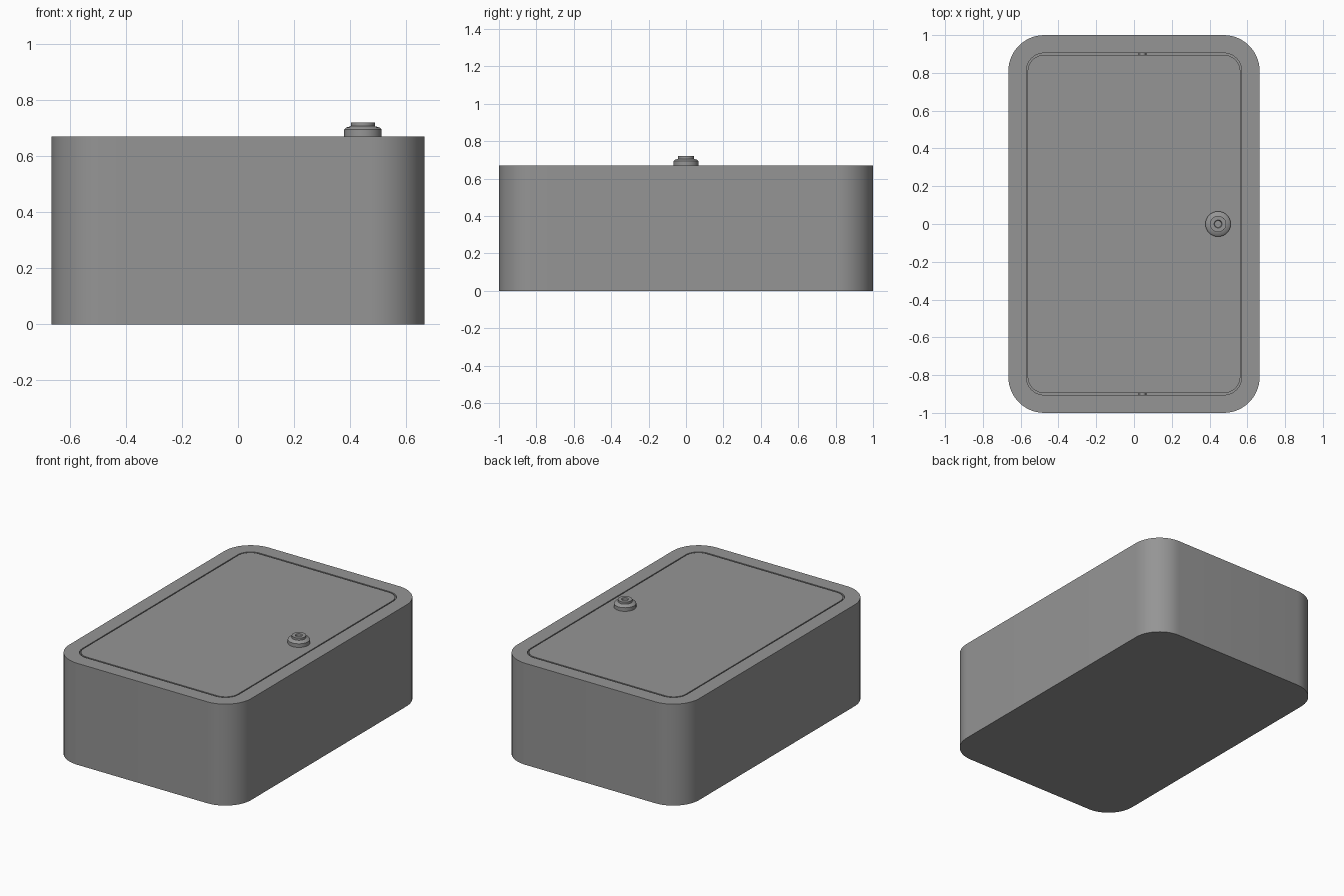
import bpy, bmesh, math
from mathutils import Matrix

if "Cube" in bpy.data.objects:
    bpy.data.objects.remove(bpy.data.objects["Cube"], do_unlink=True)

# Single grey finish
grey = bpy.data.materials.new("plain_grey")
colour = (0.3, 0.3, 0.3, 1)
grey.diffuse_color = colour
grey.use_nodes = True
grey.node_tree.nodes["Principled BSDF"].inputs["Base Color"].default_value = colour

SEGMENTS = 14
HEIGHT = 0.67


def rounded_ring(hx, hy, radius, z):
    """Points of a rounded rectangle, counter-clockwise."""
    points = []
    for corner, (sx, sy) in enumerate([(1, 1), (-1, 1), (-1, -1), (1, -1)]):
        for i in range(SEGMENTS + 1):
            a = (corner + i / SEGMENTS) * math.pi / 2
            points.append((sx * (hx - radius) + radius * math.cos(a),
                           sy * (hy - radius) + radius * math.sin(a), z))
    return points


def circle_ring(radius, z, sides=40):
    """Points of a circle, counter-clockwise."""
    return [(radius * math.cos(i * math.tau / sides),
             radius * math.sin(i * math.tau / sides), z) for i in range(sides)]


def loft(name, rings, location=(0, 0, 0)):
    """Skin successive rings and cap the first and last."""
    bm = bmesh.new()
    loops = [[bm.verts.new(p) for p in ring] for ring in rings]
    for low, high in zip(loops, loops[1:]):
        n = len(low)
        for i in range(n):
            j = (i + 1) % n
            bm.faces.new((low[i], low[j], high[j], high[i]))
    bm.faces.new(loops[0][::-1])
    bm.faces.new(loops[-1])
    return finish(name, bm, location)


def finish(name, bm, location):
    bmesh.ops.recalc_face_normals(bm, faces=bm.faces)
    mesh = bpy.data.meshes.new(name)
    bm.to_mesh(mesh)
    bm.free()
    mesh.materials.append(grey)
    obj = bpy.data.objects.new(name, mesh)
    obj.location = location
    bpy.context.collection.objects.link(obj)
    bpy.ops.object.select_all(action="DESELECT")
    obj.select_set(True)
    bpy.context.view_layer.objects.active = obj
    bpy.ops.object.shade_smooth_by_angle(angle=math.radians(30))
    return obj


# Hollow cabinet with an open top
loft("cabinet_body", [
    rounded_ring(0.665, 1.0, 0.19, 0),
    rounded_ring(0.665, 1.0, 0.19, HEIGHT),
    rounded_ring(0.57, 0.905, 0.095, HEIGHT),
    rounded_ring(0.57, 0.905, 0.095, 0.1),
])

# Door panel set flush in the opening with a narrow gap
loft("door", [
    rounded_ring(0.563, 0.895, 0.088, HEIGHT - 0.08),
    rounded_ring(0.563, 0.895, 0.088, HEIGHT),
])

# Stepped knob with a shallow recess on top
profile = [(0.067, -0.01), (0.067, 0.024), (0.06, 0.031), (0.043, 0.036),
           (0.043, 0.05), (0.021, 0.05), (0.018, 0.042)]
loft("door_knob", [circle_ring(r, z) for r, z in profile], (0.445, 0, HEIGHT))

# Pivot pins bridging the gap at both ends
for side, label in ((1, "back"), (-1, "front")):
    bm = bmesh.new()
    bmesh.ops.create_cone(bm, cap_ends=True, segments=16, radius1=0.02, radius2=0.02,
                          depth=0.03, matrix=Matrix.Rotation(math.pi / 2, 4, "X"))
    finish(label + "_pivot_pin", bm, (0.045, side * 0.9, HEIGHT - 0.04))
